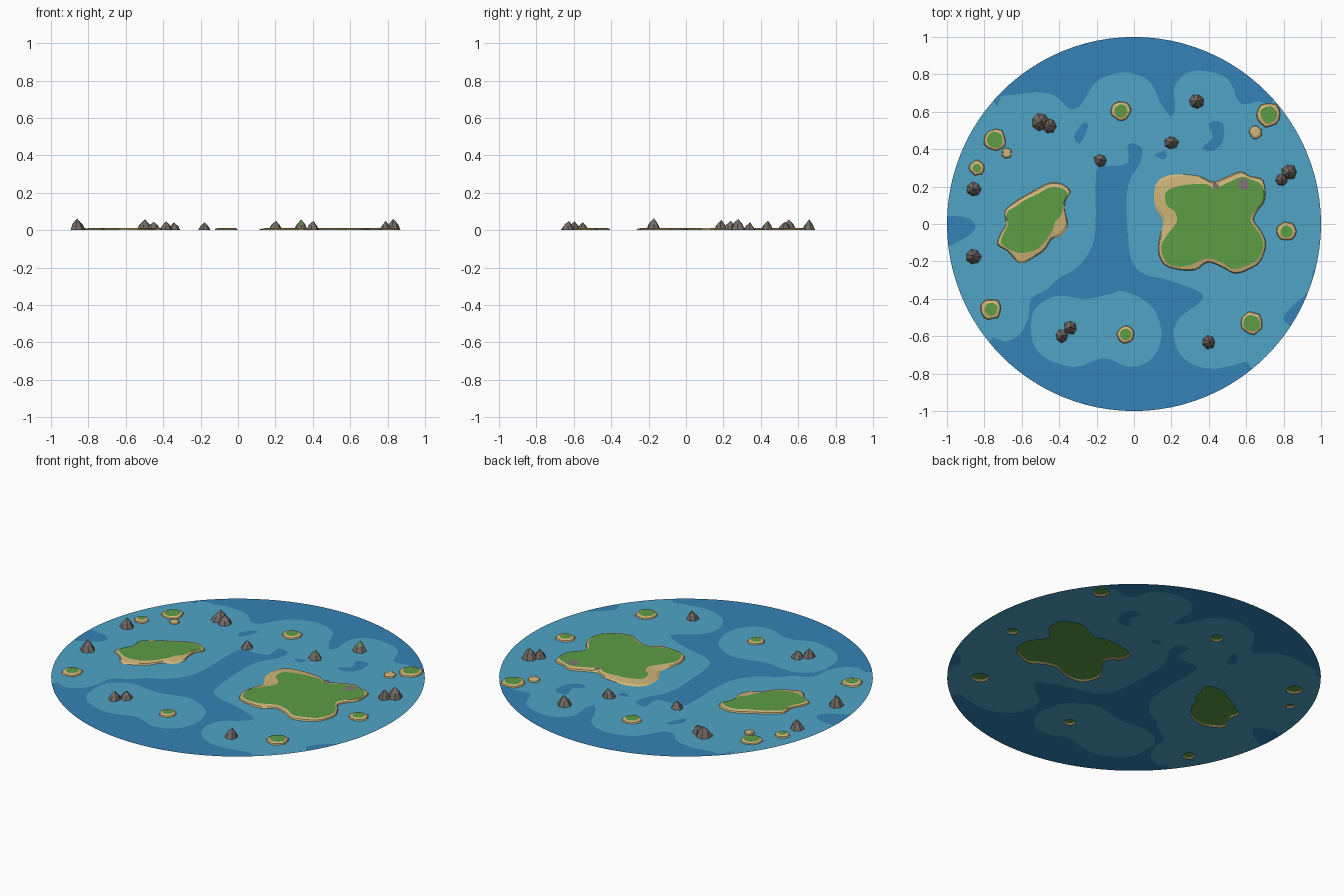
import bpy, bmesh, math, random
from mathutils import Vector
from mathutils.geometry import delaunay_2d_cdt

random.seed(4)


def material(name, rgb):
    m = bpy.data.materials.new(name)
    m.diffuse_color = (*rgb, 1)
    return m


DEEP = material("deep_water", (0.034, 0.223, 0.468))
SHALLOW = material("shallow_water", (0.08, 0.366, 0.565))
GRASS = material("grass", (0.109, 0.332, 0.06))
SAND = material("sand", (0.62, 0.46, 0.19))
ROCK = material("rock", (0.17, 0.145, 0.13))
STONE = material("bare_stone", (0.22, 0.175, 0.18))


def add_object(name, verts, faces, mats, index=None):
    me = bpy.data.meshes.new(name)
    me.from_pydata([tuple(v) for v in verts], [], faces)
    for m in mats:
        me.materials.append(m)
    if index:
        me.polygons.foreach_set("material_index", index)
    me.update()
    ob = bpy.data.objects.new(name, me)
    bpy.context.collection.objects.link(ob)
    return ob


def smooth(flat, sub=3):
    """Closed Catmull-Rom loop through x, y pairs."""
    p = [Vector(flat[i:i + 2]) for i in range(0, len(flat), 2)]
    out = []
    for i in range(len(p)):
        a, b, c, d = (p[(i + k) % len(p)] for k in (-1, 0, 1, 2))
        for s in range(sub):
            t = s / sub
            out.append(0.5 * (2 * b + (c - a) * t + (2 * a - 5 * b + 4 * c - d) * t * t
                              + (3 * b - a - 3 * c + d) * t ** 3))
    return out


def inside(p, loop):
    hit = False
    for a, b in zip(loop, loop[1:] + loop[:1]):
        if (a.y > p.y) != (b.y > p.y) and p.x < a.x + (p.y - a.y) / (b.y - a.y) * (b.x - a.x):
            hit = not hit
    return hit


def ring(x, y, r, n, jitter=0.0, turn=0.0):
    out = []
    for i in range(n):
        a = turn + 2 * math.pi * i / n
        q = r * (1 + random.uniform(-jitter, jitter))
        out.append(Vector((x + q * math.cos(a), y + q * math.sin(a))))
    return out


def area(loop):
    return sum(a.cross(b) for a, b in zip(loop, loop[1:] + loop[:1]))


holes = []


def island(name, outer, inner, top=GRASS):
    """Sandy bank rising from the water line to a flat top."""
    if area(outer) < 0:
        outer, inner = outer[::-1], inner[::-1]
    n = len(outer)
    verts = []
    for f, z in ((0, 0.0), (0.2, 0.007), (1, 0.012)):
        verts += [o.lerp(i, f).to_3d() + Vector((0, 0, z)) for o, i in zip(outer, inner)]
    faces = [(k * n + i, k * n + (i + 1) % n, (k + 1) * n + (i + 1) % n, (k + 1) * n + i)
             for k in range(2) for i in range(n)]
    faces.append(tuple(range(2 * n, 3 * n)))
    add_object(name, verts, faces, [SAND, top], [0] * (2 * n) + [1])
    if top is GRASS:
        holes.append(inner)


# Large islands: shoreline and grass edge
east_shore = [.14, .24, .22, .265, .35, .255, .42, .225, .49, .25, .57, .28, .62, .255, .69, .235,
              .70, .13, .66, .07, .64, .02, .68, -.04, .705, -.11, .675, -.20, .62, -.24,
              .54, -.265, .47, -.23, .395, -.205, .33, -.245, .245, -.245, .165, -.22,
              .13, -.15, .14, -.06, .155, .015, .11, .10, .11, .19]
east_grass = [.17, .17, .25, .205, .38, .215, .43, .19, .50, .22, .57, .25, .62, .24, .685, .205,
              .69, .12, .64, .065, .625, .015, .675, -.055, .69, -.12, .66, -.19, .595, -.225,
              .525, -.24, .46, -.20, .38, -.185, .30, -.22, .22, -.225, .17, -.20,
              .145, -.12, .18, -.055, .23, .015, .215, .07, .175, .10]
west_shore = [-.45, .22, -.385, .215, -.34, .175, -.365, .13, -.37, .07, -.355, 0, -.385, -.06,
              -.44, -.08, -.475, -.135, -.53, -.175, -.61, -.21, -.675, -.145, -.73, -.11,
              -.715, -.055, -.685, 0, -.69, .07, -.635, .12, -.585, .15, -.515, .19]
west_grass = [-.45, .195, -.385, .19, -.355, .16, -.375, .12, -.38, .09, -.39, .045, -.42, .015,
              -.435, -.03, -.49, -.11, -.545, -.145, -.61, -.155, -.665, -.135, -.71, -.10,
              -.70, -.055, -.675, -.005, -.68, .06, -.63, .095, -.58, .13, -.515, .16]
island("east_island", smooth(east_shore), smooth(east_grass))
island("west_island", smooth(west_shore), smooth(west_grass))

# Bare stone patches on the east island
for x, y, r in ((.585, .215, .032), (.435, .205, .018)):
    loop = ring(x, y, r, 8, 0.15)
    add_object("stone_patch", [(p.x, p.y, 0.0135) for p in loop], [tuple(range(8))], [STONE])

# Islets: x, y, shore radius, grass radius (0 = sand only)
for x, y, ro, ri in ((-.07, .605, .052, .034), (.72, .585, .066, .045), (.65, .49, .034, 0),
                     (-.745, .45, .06, .043), (-.68, .38, .028, 0), (-.84, .30, .04, .022),
                     (.815, -.04, .052, .032), (-.765, -.455, .056, .034),
                     (-.045, -.59, .046, .03), (.63, -.53, .06, .044)):
    island("islet" if ri else "sandbar", ring(x, y, ro, 14, 0.09),
           ring(x, y, ri or ro * 0.6, 14, 0.06), GRASS if ri else SAND)

# Sea rocks: x, y, radius, height, number of mossy faces
for x, y, r, h, moss in ((-.50, .545, .045, .058, 0), (-.455, .525, .04, .045, 0),
                         (-.18, .34, .034, .042, 0), (.335, .655, .038, .058, 1),
                         (.20, .435, .036, .05, 1), (.83, .275, .041, .06, 0),
                         (.79, .235, .034, .05, 0), (-.855, .185, .038, .055, 0),
                         (-.86, -.175, .041, .063, 0), (-.34, -.555, .036, .042, 0),
                         (-.385, -.60, .034, .048, 0), (.40, -.63, .037, .05, 0)):
    n, turn = 7, random.uniform(0, 6)
    verts = [(p.x, p.y, 0) for p in ring(x, y, r, n, 0.12, turn)]
    verts += [(p.x, p.y, h * random.uniform(.45, .6)) for p in ring(x, y, r * .6, n, 0.12, turn)]
    verts.append((x + r * random.uniform(-.1, .1), y + r * .1, h))
    faces = [(i, (i + 1) % n, n + (i + 1) % n, n + i) for i in range(n)]
    faces += [(n + i, n + (i + 1) % n, 2 * n) for i in range(n)]
    add_object("sea_rock", verts, faces, [ROCK, GRASS],
               [0] * (2 * n - moss) + [1] * moss)

# Deep water outlines; a loop inside another turns shallow again
north = [-.76, .66, -.71, .685, -.64, .69, -.53, .705, -.42, .685, -.35, .62, -.29, .63,
         -.235, .72, -.18, .775, -.075, .81, .02, .80, .095, .75, .13, .67, .165, .61,
         .2, .575, .22, .62, .215, .73, .27, .80, .35, .82, .46, .80, .52, .75, .55, .67,
         .585, .64, .66, .655, .76, .69, .8, 1.2, -1, 1.2]
channel = [-.035, .42, -.03, .33, -.09, .31, -.19, .30, -.205, .2, -.205, 0, -.225, -.12,
           -.3, -.23, -.395, -.285, -.465, -.35, -.55, -.40, -.565, -.50, -.61, -.59,
           -.69, -.63, -.79, -.65, -.9, -1.2, .7, -1.2, .63, -.775, .54, -.755, .43, -.775,
           .325, -.755, .245, -.695, .21, -.59, .245, -.50, .325, -.44, .37, -.39,
           .325, -.35, .165, -.295, .06, -.27, -.005, -.215, -.03, -.1, -.04, .13,
           -.02, .24, .03, .32, .045, .40, 0, .43]
south_shoal = [-.55, -.56, -.53, -.455, -.42, -.385, -.26, -.40, -.13, -.375, -.05, -.36,
               .085, -.43, .14, -.535, .14, -.64, .085, -.73, -.02, -.765, -.14, -.72,
               -.21, -.73, -.315, -.765, -.45, -.73, -.53, -.66]
east_edge = [.8, -.51, .84, -.445, .94, -.35, .98, -.22, 1.2, -.2, 1, -.75, .86, -.57]
west_edge = [-1.05, .02, -.92, .04, -.85, 0, -.87, -.05, -.95, -.1, -1.05, -.13]
pools = ([-.32, .47, -.27, .54, -.245, .52, -.29, .43],
         [.40, .54, .475, .54, .475, .44, .42, .39, .365, .41, .42, .46],
         [.11, .37, .17, .39, .165, .345])
deep = [smooth(f) for f in (north, channel, south_shoal, east_edge, west_edge, *pools)]

# Sea disc, split along every outline and open beneath the grass
rim = ring(0, 0, 1, 96)
points, edges = [], []
for loop in [rim] + deep + holes:
    s, n = len(points), len(loop)
    points += loop
    edges += [(s + i, s + (i + 1) % n) for i in range(n)]
verts, _, tris, *_ = delaunay_2d_cdt(points, edges, [], 0, 1e-5)
kept, colours = [], []
for t in tris:
    c = sum((verts[i] for i in t), Vector((0, 0))) / len(t)
    if inside(c, rim) and not any(inside(c, h) for h in holes):
        kept.append(tuple(t))
        colours.append(sum(inside(c, d) for d in deep) % 2)
add_object("sea", [v.to_3d() for v in verts], kept, [SHALLOW, DEEP], colours)

# Drop sea vertices that lie outside the disc
sea = bpy.data.objects["sea"].data
bm = bmesh.new()
bm.from_mesh(sea)
bmesh.ops.delete(bm, geom=[v for v in bm.verts if not v.link_faces], context='VERTS')
bm.to_mesh(sea)
bm.free()
